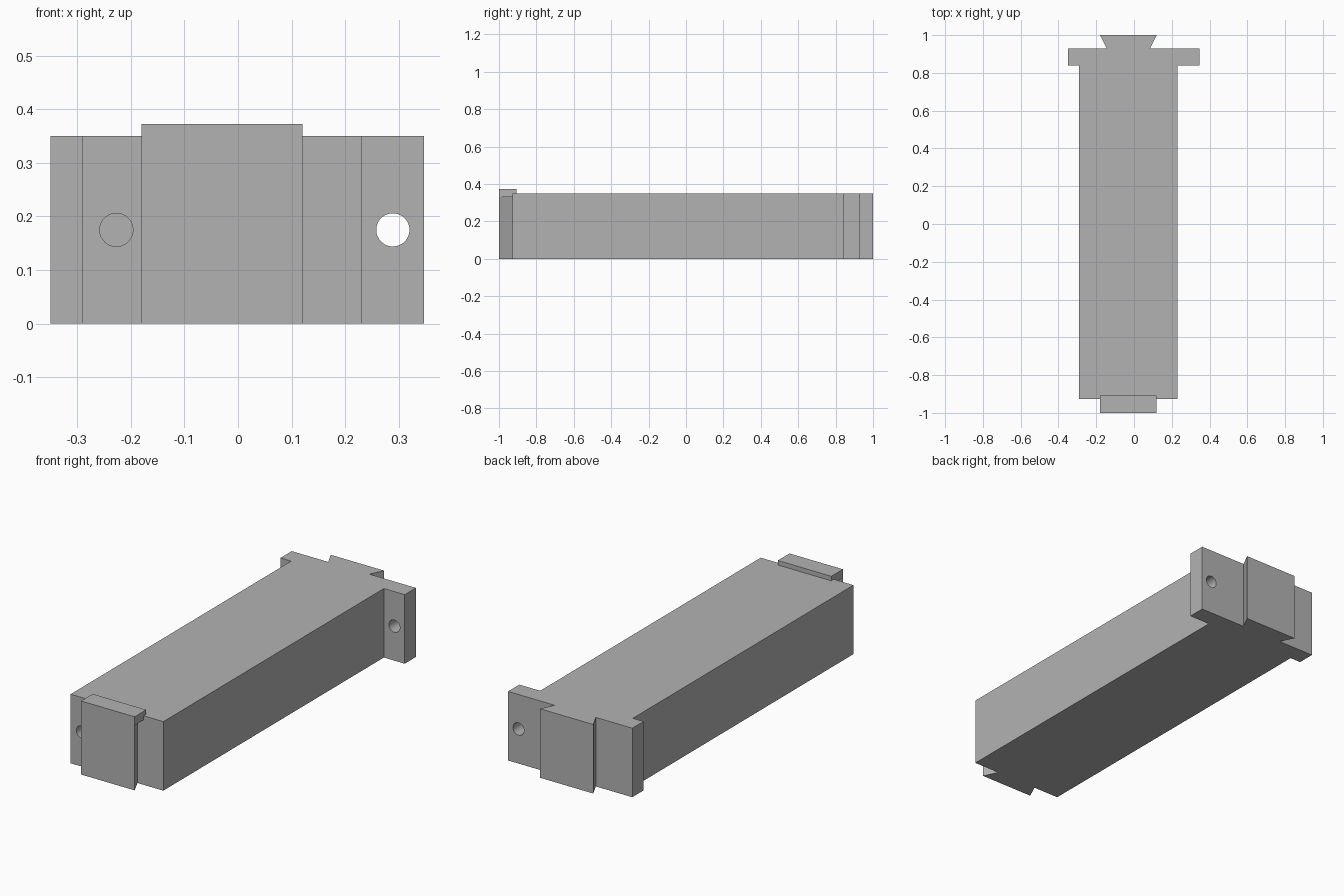
import bpy
import bmesh
import math

default_cube = bpy.data.objects.get("Cube")
if default_cube:
    bpy.data.objects.remove(default_cube, do_unlink=True)

grey = bpy.data.materials.new("plain grey")
grey.use_nodes = True
colour = (0.45, 0.45, 0.45, 1)
grey.diffuse_color = colour
grey.node_tree.nodes["Principled BSDF"].inputs["Base Color"].default_value = colour

CENTRE = -0.03   # middle of the body and the dovetails
HEIGHT = 0.35


def extrude_plan(name, plan, bottom, top):
    """Raise a flat outline in x and y into a solid."""
    bm = bmesh.new()
    face = bm.faces.new([bm.verts.new((x, y, bottom)) for x, y in plan])
    raised = bmesh.ops.extrude_face_region(bm, geom=[face])["geom"]
    verts = [v for v in raised if isinstance(v, bmesh.types.BMVert)]
    bmesh.ops.translate(bm, verts=verts, vec=(0, 0, top - bottom))
    bmesh.ops.recalc_face_normals(bm, faces=bm.faces)
    mesh = bpy.data.meshes.new(name)
    bm.to_mesh(mesh)
    bm.free()
    obj = bpy.data.objects.new(name, mesh)
    bpy.context.collection.objects.link(obj)
    mesh.materials.append(grey)
    return obj


def drill(target, x, y, depth):
    """Cut a round hole along y."""
    bpy.ops.mesh.primitive_cylinder_add(
        vertices=48, radius=0.031, depth=depth, location=(x, y, HEIGHT / 2),
        rotation=(math.pi / 2, 0, 0))
    cutter = bpy.context.object
    cutter.name = "hole_cutter"
    cutter.data.materials.append(grey)
    cutter.hide_render = True
    cutter.hide_set(True)
    cutter.display_type = "WIRE"
    cut = target.modifiers.new("hole", "BOOLEAN")
    cut.operation = "DIFFERENCE"
    cut.solver = "EXACT"
    cut.object = cutter


# Long body with mounting flange and rear dovetail
body_half, wide, narrow = 0.26, 0.15, 0.115
left, right = CENTRE - body_half, CENTRE + body_half
body = extrude_plan("body", [
    (left, -0.927), (right, -0.927), (right, 0.84), (0.347, 0.84),
    (0.347, 0.93), (CENTRE + narrow, 0.93), (CENTRE + wide, 1),
    (CENTRE - wide, 1), (CENTRE - narrow, 0.93), (-0.35, 0.93),
    (-0.35, 0.84), (left, 0.84)], 0, HEIGHT)

# Through hole in the flange and blind hole in the front
drill(body, 0.289, 0.885, 0.2)
drill(body, -0.227, -0.927, 0.18)

# Front dovetail
extrude_plan("front_dovetail", [
    (CENTRE - wide, -1), (CENTRE + wide, -1),
    (CENTRE + narrow, -0.927), (CENTRE - narrow, -0.927)], 0, 0.33)

# Stop cap that hooks over the front edge, built in two steps
for name, back, bottom, top in (("cap_lip", -0.927, 0.33, HEIGHT),
                                ("cap_top", -0.907, HEIGHT, 0.373)):
    extrude_plan(name, [
        (CENTRE - wide, -1), (CENTRE + wide, -1),
        (CENTRE + wide, back), (CENTRE - wide, back)], bottom, top)

# Smooth hole walls, sharp edges elsewhere
bpy.ops.object.select_all(action="DESELECT")
for obj in [body] + [m.object for m in body.modifiers]:
    obj.hide_set(False)
    obj.select_set(True)
bpy.context.view_layer.objects.active = body
for mod in list(body.modifiers):
    bpy.ops.object.modifier_apply(modifier=mod.name)
for obj in [o for o in bpy.data.objects if o.name.startswith("hole_cutter")]:
    bpy.data.objects.remove(obj, do_unlink=True)
bpy.ops.object.shade_smooth_by_angle(angle=math.radians(30))
